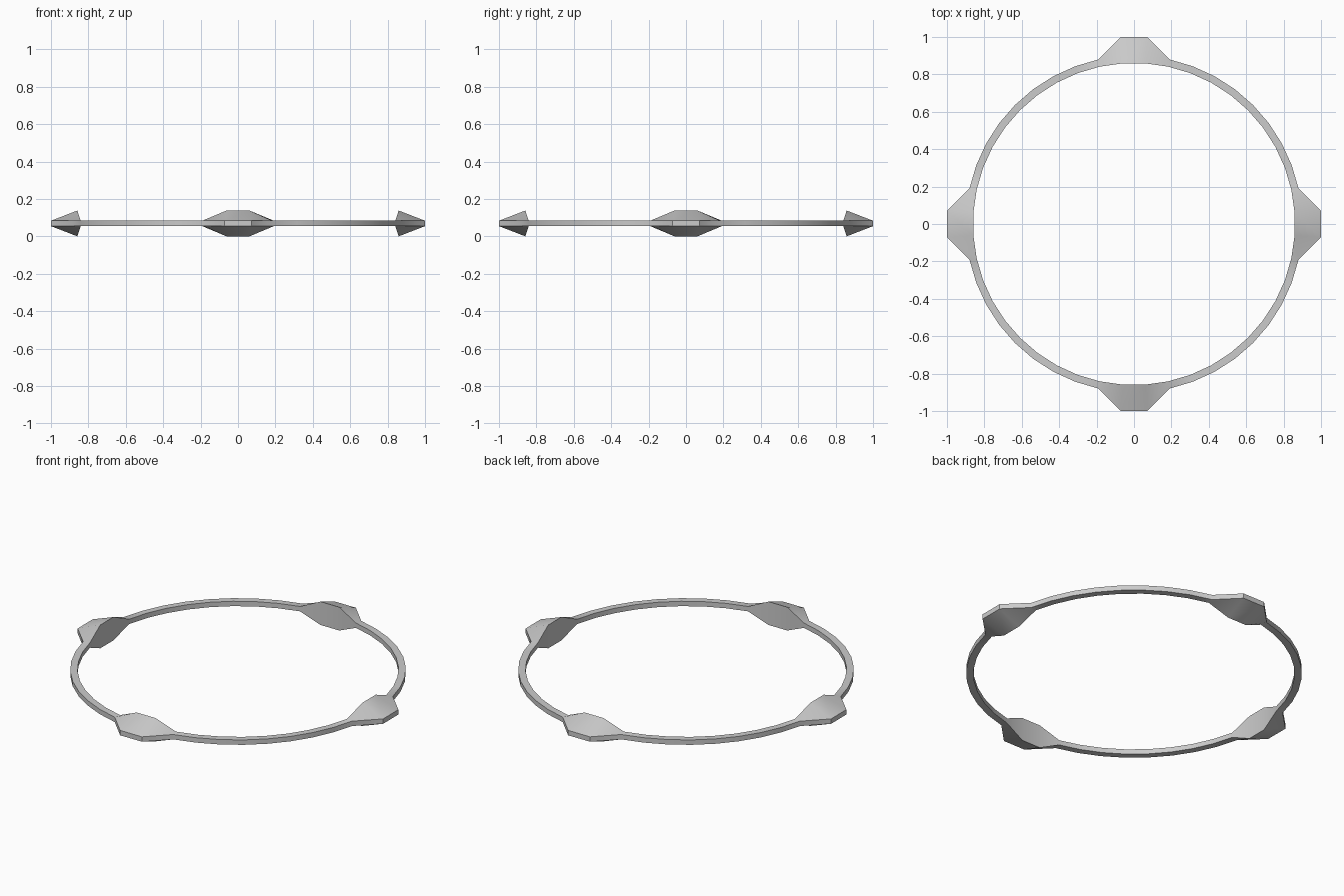
import bpy, bmesh, math

if "Cube" in bpy.data.objects:
    bpy.data.objects.remove(bpy.data.objects["Cube"])

SIDES = 44               # 11 segments per quarter, one edge centred on each axis
STEP = 2 * math.pi / SIDES
MID_Z = 0.069
INNER_R, OUTER_R = 0.861, 0.90
TIP_R = 1.0 / math.cos(STEP / 2)
BAND_HALF, TAB_HALF = 0.0145, 0.069

bm = bmesh.new()


def section(i):
    """Four-cornered cross-section; the pair beside each axis flares into a tab."""
    a = (i - 0.5) * STEP
    tab = i % 11 in (0, 1)
    outer = TIP_R if tab else OUTER_R
    inner_h = TAB_HALF if tab else BAND_HALF
    corners = ((INNER_R, -inner_h), (outer, -BAND_HALF),
               (outer, BAND_HALF), (INNER_R, inner_h))
    return [bm.verts.new((r * math.cos(a), r * math.sin(a), MID_Z + h))
            for r, h in corners]


# Ring with four flared tabs, skinned through the sections
rings = [section(i) for i in range(SIDES)]
for i, a in enumerate(rings):
    b = rings[(i + 1) % SIDES]
    for k in range(4):
        n = (k + 1) % 4
        bm.faces.new((a[k], b[k], b[n], a[n]))
bmesh.ops.recalc_face_normals(bm, faces=bm.faces)

mesh = bpy.data.meshes.new("tabbed_ring")
bm.to_mesh(mesh)
bm.free()
ring = bpy.data.objects.new("tabbed_ring", mesh)
bpy.context.collection.objects.link(ring)
bpy.context.view_layer.objects.active = ring
ring.select_set(True)
bpy.ops.object.shade_smooth_by_angle(angle=math.radians(30))
